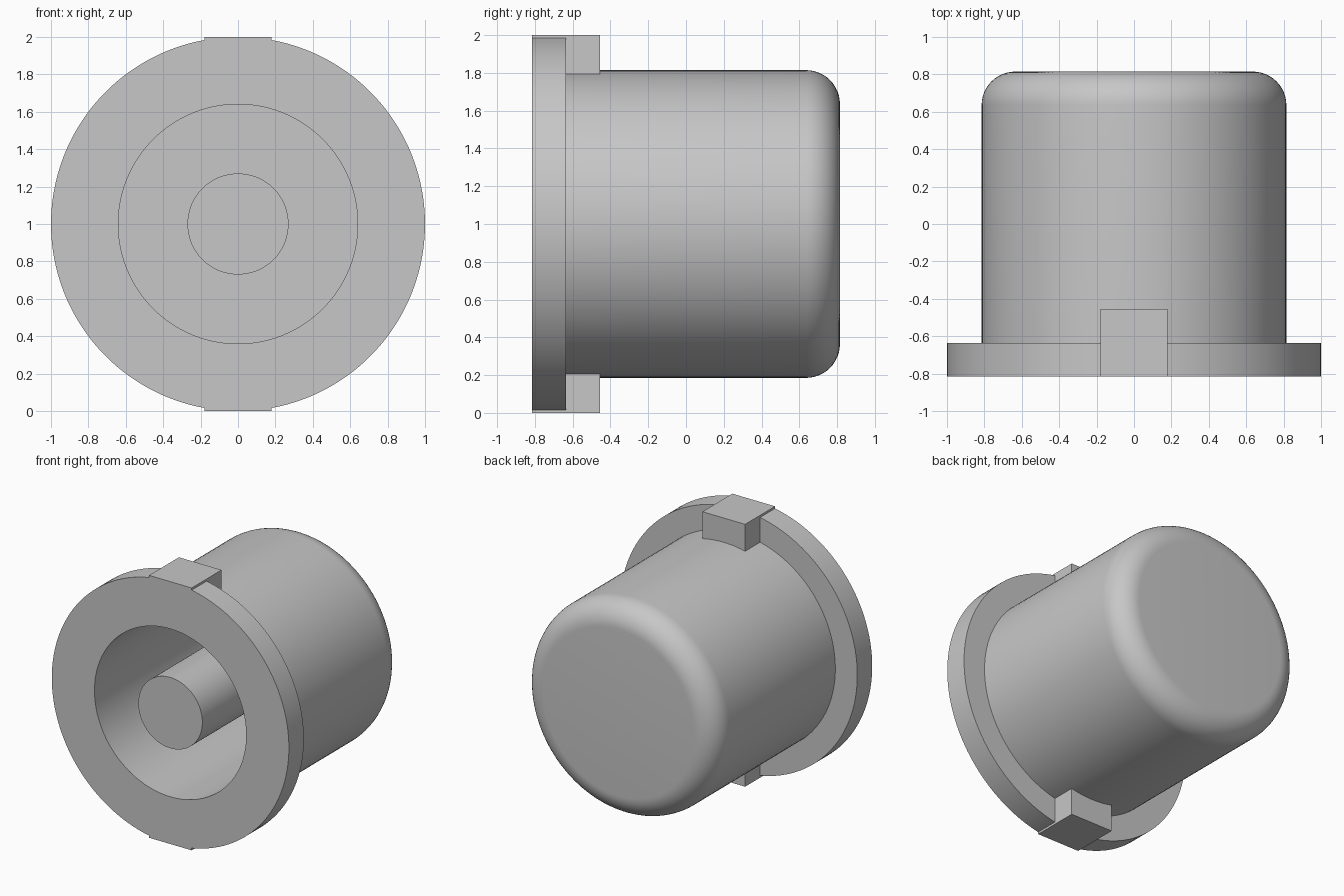
import bpy, bmesh, math
from mathutils import Matrix, Vector

cube = bpy.data.objects.get("Cube")
if cube:
    bpy.data.objects.remove(cube, do_unlink=True)

# Single plain grey material
grey = bpy.data.materials.new("plain_grey")
grey.use_nodes = True
colour = (0.57, 0.57, 0.57, 1)
grey.diffuse_color = colour
grey.node_tree.nodes["Principled BSDF"].inputs["Base Color"].default_value = colour

FRONT, BACK = -0.815, 0.815
FLANGE_R, FLANGE_BACK = 1.0, -0.635
BODY_R, BORE_R, POST_R = 0.815, 0.64, 0.27
BORE_FLOOR, FILLET = 0.63, 0.18
SEGMENTS = 128


def make_object(name, bm):
    bmesh.ops.recalc_face_normals(bm, faces=bm.faces)
    mesh = bpy.data.meshes.new(name)
    bm.to_mesh(mesh)
    bm.free()
    mesh.materials.append(grey)
    obj = bpy.data.objects.new(name, mesh)
    bpy.context.collection.objects.link(obj)
    return obj


def lathe(name, profile):
    """Spin (radius, y) points around the y axis through z = 1."""
    bm = bmesh.new()
    start = Matrix.Rotation(math.pi / SEGMENTS, 3, 'Y')
    verts = [bm.verts.new(start @ Vector((r, y, 0))) for r, y in profile]
    edges = [bm.edges.new(pair) for pair in zip(verts, verts[1:])]
    bmesh.ops.spin(bm, geom=verts + edges, cent=(0, 0, 0), axis=(0, 1, 0),
                   angle=math.tau, steps=SEGMENTS, use_duplicate=False)
    bmesh.ops.remove_doubles(bm, verts=bm.verts, dist=1e-4)
    bmesh.ops.translate(bm, verts=bm.verts, vec=(0, 0, 1))
    return make_object(name, bm)


def box(name, low, high):
    bm = bmesh.new()
    bmesh.ops.create_cube(bm, size=1)
    for v in bm.verts:
        v.co = [high[i] if v.co[i] > 0 else low[i] for i in range(3)]
    return make_object(name, bm)


# Flanged cup with a central post and a rounded closed end
rounded_edge = []
for i in range(13):
    a = math.pi / 2 * i / 12
    rounded_edge.append((BODY_R - FILLET + FILLET * math.cos(a),
                         BACK - FILLET + FILLET * math.sin(a)))
profile = [(0, FRONT), (POST_R, FRONT), (POST_R, BORE_FLOOR),
           (BORE_R, BORE_FLOOR), (BORE_R, FRONT), (FLANGE_R, FRONT),
           (FLANGE_R, FLANGE_BACK), (BODY_R, FLANGE_BACK),
           *rounded_edge, (0, BACK)]
cap = lathe("flanged_cap", profile)

# Locating tabs at top and bottom, merged into the flange
for name, low_z, high_z in (("top_tab", 1.72, 2.0), ("bottom_tab", 0.0, 0.28)):
    tab = box(name, (-0.18, FRONT, low_z), (0.18, -0.455, high_z))
    union = cap.modifiers.new(name, 'BOOLEAN')
    union.operation = 'UNION'
    union.solver = 'EXACT'
    union.object = tab
    bpy.context.view_layer.objects.active = cap
    bpy.ops.object.modifier_apply(modifier=name)
    bpy.data.objects.remove(tab, do_unlink=True)

# Smooth the curved walls, keep the rims crisp
bpy.ops.object.select_all(action='DESELECT')
cap.select_set(True)
bpy.context.view_layer.objects.active = cap
bpy.ops.object.shade_smooth_by_angle(angle=math.radians(30))
